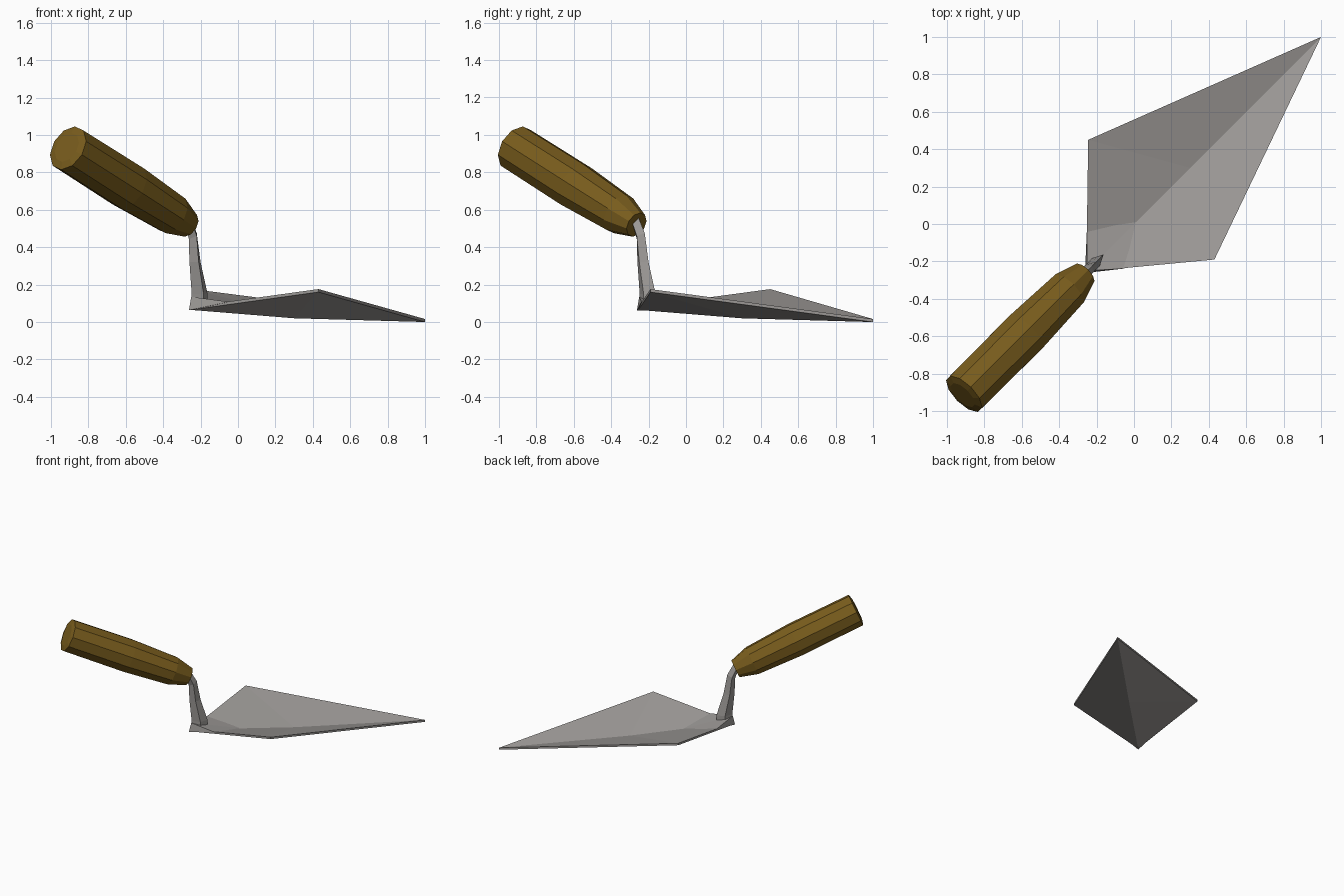
import bpy, bmesh
from math import cos, sin, pi, sqrt
from mathutils import Vector

if "Cube" in bpy.data.objects:
    bpy.data.objects.remove(bpy.data.objects["Cube"])

U = Vector((1, 1, 0)) / sqrt(2)      # direction of the tool, heel to tip
V = Vector((-1, 1, 0)) / sqrt(2)     # sideways
Z = Vector((0, 0, 1))


def material(name, colour):
    m = bpy.data.materials.new(name)
    m.diffuse_color = (*colour, 1)
    m.use_nodes = True
    m.node_tree.nodes["Principled BSDF"].inputs["Base Color"].default_value = m.diffuse_color
    return m


steel = material("steel", (.335, .32, .308))
wood = material("wood", (.19, .108, .012))


def make(name, verts, faces, mat):
    bm = bmesh.new()
    vs = [bm.verts.new(v) for v in verts]
    for f in faces:
        bm.faces.new([vs[i] for i in f])
    bmesh.ops.recalc_face_normals(bm, faces=bm.faces)
    me = bpy.data.meshes.new(name)
    bm.to_mesh(me)
    bm.free()
    me.materials.append(mat)
    ob = bpy.data.objects.new(name, me)
    bpy.context.collection.objects.link(ob)
    return ob


def loft(name, rings, mat):
    n = len(rings[0])
    verts = [p for r in rings for p in r]
    faces = [(k * n + i, k * n + (i + 1) % n, (k + 1) * n + (i + 1) % n, (k + 1) * n + i)
             for k in range(len(rings) - 1) for i in range(n)]
    faces += [tuple(range(n)), tuple(range(len(verts) - n, len(verts)))]
    return make(name, verts, faces, mat)


# blade: dished diamond with a keel along the middle
outline = [(1, 1, 0), (-.245, .45, .16), (-.255, -.255, .065), (.43, -.19, .16), (.3, .3, .02)]
verts = outline + [(x, y, z + .016) for x, y, z in outline]
faces = []
for i in range(4):
    j = (i + 1) % 4
    faces += [(i, j, 4), (j + 5, i + 5, 9), (i, j, j + 5, i + 5)]
make("blade", verts, faces, steel)

# gusset: raised wedge reinforcing the heel
make("heel_gusset",
     [(-.262, -.262, .063), (-.25, -.25, .135), (-.252, -.03, .108),
      (-.05, -.238, .108), (.01, .01, .062)],
     [(1, 2, 4), (1, 4, 3), (0, 2, 1), (0, 1, 3), (0, 4, 2), (0, 3, 4)], steel)

# shank: square rod flaring at the foot and bending into the handle
# each row: position along U, height, half depth, half width, tilt of section
path = [(-.29, .075, .06, .03, 0), (-.29, .15, .06, .03, 0), (-.325, .32, .042, .028, 0),
        (-.342, .46, .034, .03, .5), (-.375, .53, .032, .03, 1), (-.44, .56, .032, .03, 1.15)]
rings = []
for u, z, a, b, t in path:
    c = U * u + Z * z
    side = U * cos(t) + Z * sin(t)
    rings.append([c + side * a, c + V * b, c - side * a, c - V * b])
loft("shank", rings, steel)

# handle: faceted wooden grip
axis = U * .911 - Z * .41
up = U * .41 + Z * .911
start = U * -1.285 + Z * .93
profile = [(-.01, .085), (0, .127), (.5, .13), (.86, .112), (1.0, .07)]
loft("handle", [[start + axis * s + (V * sin(a) + up * cos(a)) * r
                 for a in [i * pi / 5 for i in range(10)]]
                for s, r in profile], wood)
